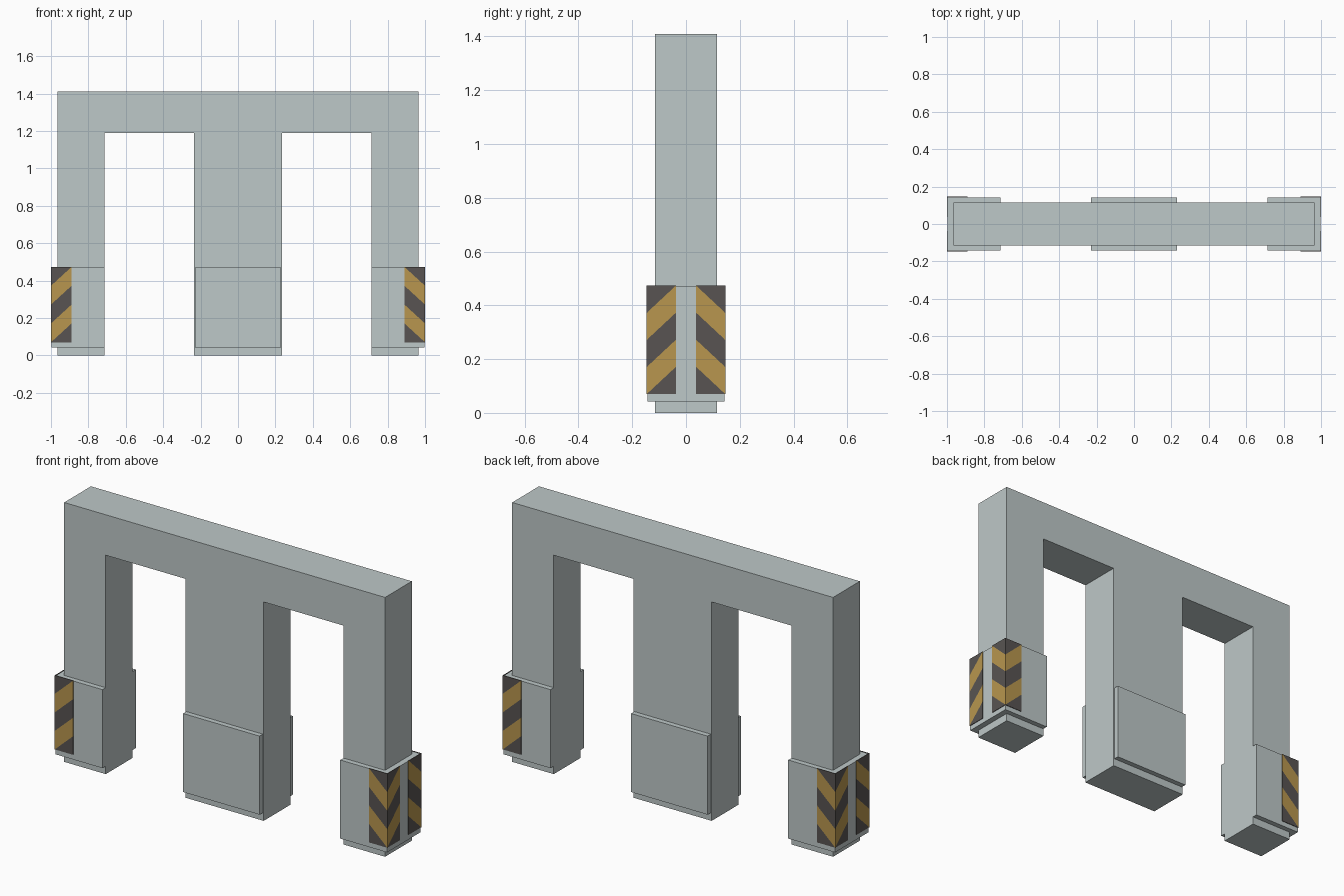
import bpy, bmesh
from mathutils import Vector

if "Cube" in bpy.data.objects:
    bpy.data.objects.remove(bpy.data.objects["Cube"])


def material(name, srgb):
    m = bpy.data.materials.new(name)
    lin = [((c / 255 + 0.055) / 1.055) ** 2.4 for c in srgb]
    m.diffuse_color = (*lin, 1)
    m.use_nodes = True
    m.node_tree.nodes["Principled BSDF"].inputs["Base Color"].default_value = m.diffuse_color
    return m


GREY = material("concrete grey", (190, 200, 200))
YELLOW = material("warning yellow", (184, 150, 78))
DARK = material("warning black", (88, 84, 82))


def prism(bm, points, depth, mat=0):
    """Solid made from a flat outline pushed along a depth vector."""
    a = [bm.verts.new(p) for p in points]
    b = [bm.verts.new(Vector(p) + Vector(depth)) for p in points]
    n = len(a)
    faces = [bm.faces.new(a), bm.faces.new(b[::-1])]
    for i in range(n):
        j = (i + 1) % n
        faces.append(bm.faces.new((a[j], a[i], b[i], b[j])))
    for f in faces:
        f.material_index = mat


def finish(name, bm, mats):
    bmesh.ops.recalc_face_normals(bm, faces=bm.faces)
    me = bpy.data.meshes.new(name)
    bm.to_mesh(me)
    bm.free()
    for m in mats:
        me.materials.append(m)
    ob = bpy.data.objects.new(name, me)
    bpy.context.collection.objects.link(ob)
    return ob


def box(name, x0, x1, y, z0, z1):
    bm = bmesh.new()
    outline = [(x0, -y, z0), (x1, -y, z0), (x1, -y, z1), (x0, -y, z1)]
    prism(bm, outline, (0, 2 * y, 0))
    return finish(name, bm, [GREY])


# Double portal frame: one outline with two openings
half = [(0.235, 0), (0.235, 1.19), (0.715, 1.19), (0.715, 0), (0.965, 0), (0.965, 1.41)]
outline = half + [(-x, z) for x, z in reversed(half)]
bm = bmesh.new()
prism(bm, [(x, -0.115, z) for x, z in outline], (0, 0.23, 0))
finish("portal_frame", bm, [GREY])

# Protective pads around the feet
PX, PY = 0.997, 0.143
box("centre_pad", -0.23, 0.23, PY, 0.043, 0.47)
box("right_pad", 0.715, PX, PY, 0.043, 0.47)
box("left_pad", -PX, -0.715, PY, 0.043, 0.47)

# Hazard stripe plates, two on each outer corner, stripes falling to the corner
Z0, Z1, T = 0.07, 0.473, 0.003
BAND = (Z1 - Z0) / 4


def stripes(bm, corner, inward, out):
    for k in range(5):
        hi, lo = Z1 - k * BAND, Z1 - (k + 1) * BAND
        pts = []
        # outer edge, then inner edge one band higher, clipped to the plate
        if k < 4:
            pts += [(0, hi), (0, lo)]
        else:
            pts += [(0, Z0)]
        pts += [(1, lo + BAND)]
        if k > 0:
            pts += [(1, hi + BAND)]
        if k == 4:
            pts = [(0, Z0), (1, Z0), (1, Z0 + BAND)]
        prism(bm, [corner + inward * u + Vector((0, 0, z)) for u, z in pts],
              out * T, 1 if k % 2 == 0 else 0)


for sx, side in ((1, "right"), (-1, "left")):
    for sy, end in ((-1, "front"), (1, "back")):
        bm = bmesh.new()
        # plate on the front or back face
        stripes(bm, Vector((sx * (PX + T), sy * PY, 0)),
                Vector((-sx * 0.11, 0, 0)), Vector((0, sy, 0)))
        # plate on the outer end face
        stripes(bm, Vector((sx * PX, sy * (PY + T), 0)),
                Vector((0, -sy * 0.108, 0)), Vector((sx, 0, 0)))
        finish(f"{side}_{end}_hazard_stripes", bm, [YELLOW, DARK])
